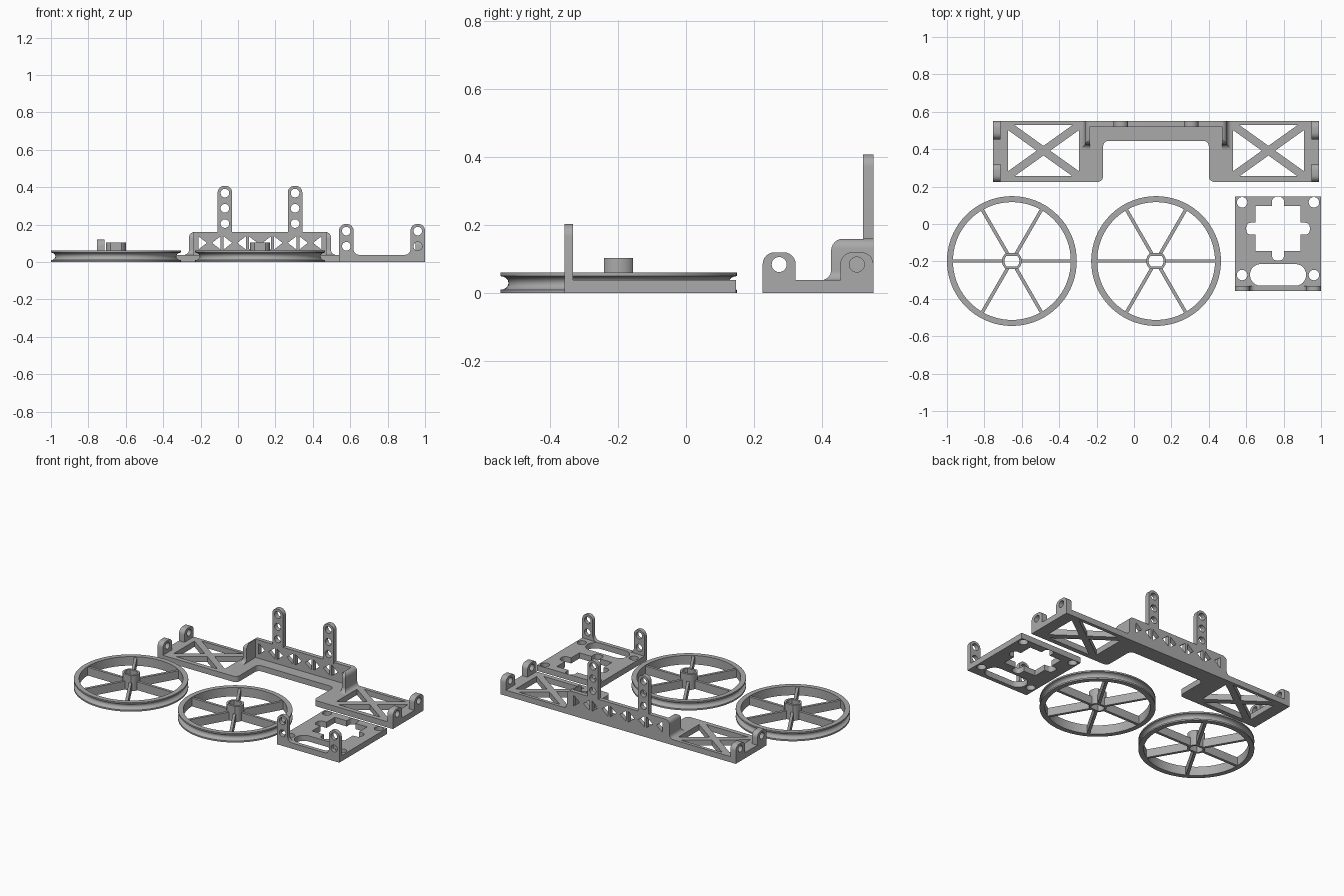
import bpy, bmesh, math
from mathutils import Matrix, Vector

if "Cube" in bpy.data.objects:
    bpy.data.objects.remove(bpy.data.objects["Cube"])

grey = bpy.data.materials.new("plain grey")
grey.diffuse_color = (0.4, 0.4, 0.4, 1)
grey.use_nodes = True
grey.node_tree.nodes["Principled BSDF"].inputs["Base Color"].default_value = grey.diffuse_color
AXES = {'z': Matrix.Identity(4),
        'y': Matrix(((1, 0, 0, 0), (0, 0, -1, 0), (0, 1, 0, 0), (0, 0, 0, 1))),
        'x': Matrix(((0, 0, 1, 0), (1, 0, 0, 0), (0, 1, 0, 0), (0, 0, 0, 1)))}


def finish(ob):
    ob.data.materials.clear()
    ob.data.materials.append(grey)
    bpy.ops.object.select_all(action='DESELECT')
    bpy.context.view_layer.objects.active = ob
    ob.select_set(True)
    bpy.ops.object.shade_smooth_by_angle(angle=math.radians(32))
    return ob


def mesh_object(name, mesh):
    ob = bpy.data.objects.new(name, mesh)
    bpy.context.collection.objects.link(ob)
    return ob


def rounded(points, steps=6):
    """Polygon whose (u, v, radius) corners are rounded."""
    out = []
    for i, p in enumerate(points):
        c, r = Vector(p[:2]), (p[2] if len(p) > 2 else 0)
        if not r:
            out.append(c)
            continue
        a = (Vector(points[i - 1][:2]) - c).normalized()
        b = (Vector(points[(i + 1) % len(points)][:2]) - c).normalized()
        half = a.angle(b) / 2
        mid = c + (a + b).normalized() * r / math.sin(half)
        s, e = c + a * r / math.tan(half) - mid, c + b * r / math.tan(half) - mid
        sweep = s.angle_signed(e)
        for k in range(steps + 1):
            t = -sweep * k / steps
            out.append(mid + Vector((s.x * math.cos(t) - s.y * math.sin(t),
                                     s.x * math.sin(t) + s.y * math.cos(t))))
    return out


def rect(u0, u1, v0, v1, r=0):
    return rounded([(u0, v0, r), (u1, v0, r), (u1, v1, r), (u0, v1, r)])


def circle(u, v, r, n=32):
    return [Vector((u + r * math.cos(math.tau * k / n), v + r * math.sin(math.tau * k / n))) for k in range(n)]


def slab(name, loops, w0, w1, axis='z'):
    """Extrude an outline with holes between w0 and w1 along an axis."""
    cu = bpy.data.curves.new(name, 'CURVE')
    cu.dimensions, cu.fill_mode, cu.extrude = '2D', 'BOTH', (w1 - w0) / 2
    for loop in loops:
        sp = cu.splines.new('POLY')
        sp.points.add(len(loop) - 1)
        for q, p in zip(sp.points, loop):
            q.co = (p[0], p[1], 0, 1)
        sp.use_cyclic_u = True
    tmp = mesh_object(name + "_curve", cu)
    mesh = bpy.data.meshes.new_from_object(tmp.evaluated_get(bpy.context.evaluated_depsgraph_get()))
    bpy.data.objects.remove(tmp)
    mid = (w0 + w1) / 2
    shift = {'x': (mid, 0, 0), 'y': (0, mid, 0), 'z': (0, 0, mid)}[axis]
    mesh.transform(Matrix.Translation(shift) @ AXES[axis])
    bm = bmesh.new()
    bm.from_mesh(mesh)
    bmesh.ops.remove_doubles(bm, verts=bm.verts, dist=1e-5)
    bmesh.ops.recalc_face_normals(bm, faces=bm.faces)
    bm.to_mesh(mesh)
    bm.free()
    return finish(mesh_object(name, mesh))


def combine(ob, other, op):
    mod = ob.modifiers.new(op, 'BOOLEAN')
    mod.operation, mod.object, mod.solver = op, other, 'EXACT'
    bpy.context.view_layer.objects.active = ob
    bpy.ops.object.modifier_apply(modifier=op)
    bpy.data.objects.remove(other)


# ---- spoked pulley wheels
def wheel(cx, cy):
    place = Matrix.Translation((cx, cy, 0))
    groove = [(0.347 - 0.024 * math.sin(math.pi * k / 8), 0.03 - 0.02 * math.cos(math.pi * k / 8)) for k in range(9)]
    prof = [(0.315, 0), (0.347, 0)] + groove + [(0.347, 0.06), (0.315, 0.06)]
    bm = bmesh.new()
    n = 72
    rings = [[bm.verts.new((r * math.cos(math.tau * k / n), r * math.sin(math.tau * k / n), z)) for r, z in prof]
             for k in range(n)]
    for k in range(n):
        a, b = rings[k], rings[(k + 1) % n]
        for j in range(len(prof)):
            i = (j + 1) % len(prof)
            bm.faces.new((a[j], b[j], b[i], a[i]))
    bmesh.ops.recalc_face_normals(bm, faces=bm.faces)
    me = bpy.data.meshes.new("wheel_rim")
    bm.to_mesh(me)
    bm.free()
    me.transform(place)
    finish(mesh_object("wheel_rim", me))
    for k in range(6):
        s = slab("wheel_spoke", [rect(0.046, 0.318, -0.009, 0.009)], 0, 0.055)
        s.data.transform(place @ Matrix.Rotation(k * math.pi / 3, 4, 'Z'))
    flat = lambda r, h: [Vector((p.x, max(-h, min(h, p.y)))) for p in circle(0, 0, r, 32)]
    hub = slab("wheel_hub", [flat(0.053, 0.043), flat(0.04, 0.028)], 0, 0.103)
    hub.data.transform(place)


wheel(-0.653, -0.198)
wheel(0.118, -0.198)

# ---- long chassis frame, symmetric about x = C
C, T = 0.1175, 0.038


def braced_window(cx, cy, hx, hy, w):
    """Four triangular openings left by an X brace."""
    k = w / 2 * math.hypot(hx, hy)
    dx, dy = k / hy, k / hx
    tris = []
    for s in (1, -1):
        tris.append([(cx - hx + dx, cy + s * hy), (cx + hx - dx, cy + s * hy), (cx, cy + s * dy)])
        tris.append([(cx + s * hx, cy - hy + dy), (cx + s * hx, cy + hy - dy), (cx + s * dx, cy)])
    return tris


outline = rounded([(C - 0.8715, 0.225), (C - 0.2825, 0.225, 0.03), (C - 0.2825, 0.445, 0.03),
                   (C + 0.2825, 0.445, 0.03), (C + 0.2825, 0.225, 0.03), (C + 0.8715, 0.225),
                   (C + 0.8715, 0.55), (C - 0.8715, 0.55)])
slab("frame_plate", [outline] + braced_window(C - 0.6015, 0.392, 0.19, 0.136, 0.042)
     + braced_window(C + 0.6015, 0.392, 0.19, 0.136, 0.042), 0, T)

# end lugs with axle holes
for x0 in (C - 0.8715, C + 0.8305):
    for y in (0.2735, 0.5015):
        lug = rounded([(y - 0.0485, T - 0.01), (y + 0.0485, T - 0.01), (y + 0.0485, 0.12, 0.035),
                       (y - 0.0485, 0.12, 0.035)])
        slab("axle_lug", [lug, circle(y, 0.084, 0.022)], x0, x0 + 0.041, 'x')

# raised three-sided wall: front outline crossed with side outline, then hollowed
wall = slab("raised_wall", [rounded([(C - 0.41, T - 0.01), (C + 0.41, T - 0.01), (C + 0.41, T),
            (C + 0.38, T, 0.025), (C + 0.38, 0.16, 0.03), (C - 0.38, 0.16, 0.03),
            (C - 0.38, T, 0.025), (C - 0.41, T)])], 0.38, 0.55, 'y')
side = slab("side_cutter", [rounded([(0.39, 0), (0.6, 0), (0.6, 0.16), (0.426, 0.16, 0.035),
            (0.426, T, 0.03), (0.39, T)])], -1, 1, 'x')
combine(wall, side, 'INTERSECT')
combine(wall, slab("hollow_cutter", [rect(C - 0.353, C + 0.353, 0.3, 0.522)], 0, 0.3), 'DIFFERENCE')
# truss openings in the back wall
for i in range(5):
    cx = C + (i - 2) * 0.135
    for s in (-1, 1):
        tri = [(cx + s * 0.06, 0.066), (cx + s * 0.06, 0.138), (cx + s * 0.014, 0.102)]
        combine(wall, slab("truss_cutter", [tri], 0.5, 0.6, 'y'), 'DIFFERENCE')
finish(wall)

# tall posts with three holes
for cx in (C - 0.1875, C + 0.1875):
    post = rounded([(cx - 0.039, 0.15), (cx + 0.039, 0.15), (cx + 0.039, 0.407, 0.036), (cx - 0.039, 0.407, 0.036)])
    slab("tall_post", [post] + [circle(cx, z, 0.023) for z in (0.205, 0.287, 0.368)], 0.519, 0.55, 'y')

# ---- small mounting plate
P, Q = 0.77, -0.025
star = []
for k in range(4):
    c, s = round(math.cos(k * math.pi / 2)), round(math.sin(k * math.pi / 2))
    for u, v, r in ((0.12, -0.12, 0), (0.12, -0.032, 0), (0.17, -0.032, 0.025), (0.17, 0.032, 0.025), (0.12, 0.032, 0)):
        star.append((P + u * c - v * s, Q + u * s + v * c, r))
holes = [circle(P + sx * 0.192, y, 0.028) for sx in (-1, 1) for y in (0.116, -0.273)]
slab("mount_plate", [rect(0.54, 1.0, -0.357, 0.147), rounded(star),
                     rect(0.62, 0.92, -0.33, -0.214, 0.057)] + holes, 0, T)
for s in (-1, 1):
    o, i, f = P + s * 0.23, P + s * 0.152, P + s * 0.12
    ear = rounded([(o, T - 0.01), (f, T - 0.01), (f, T), (i, T, 0.03), (i, 0.203, 0.036), (o, 0.203, 0.036)])
    slab("mount_ear", [ear] + [circle((o + i) / 2, z, 0.023) for z in (0.084, 0.165)], -0.357, -0.331, 'y')
